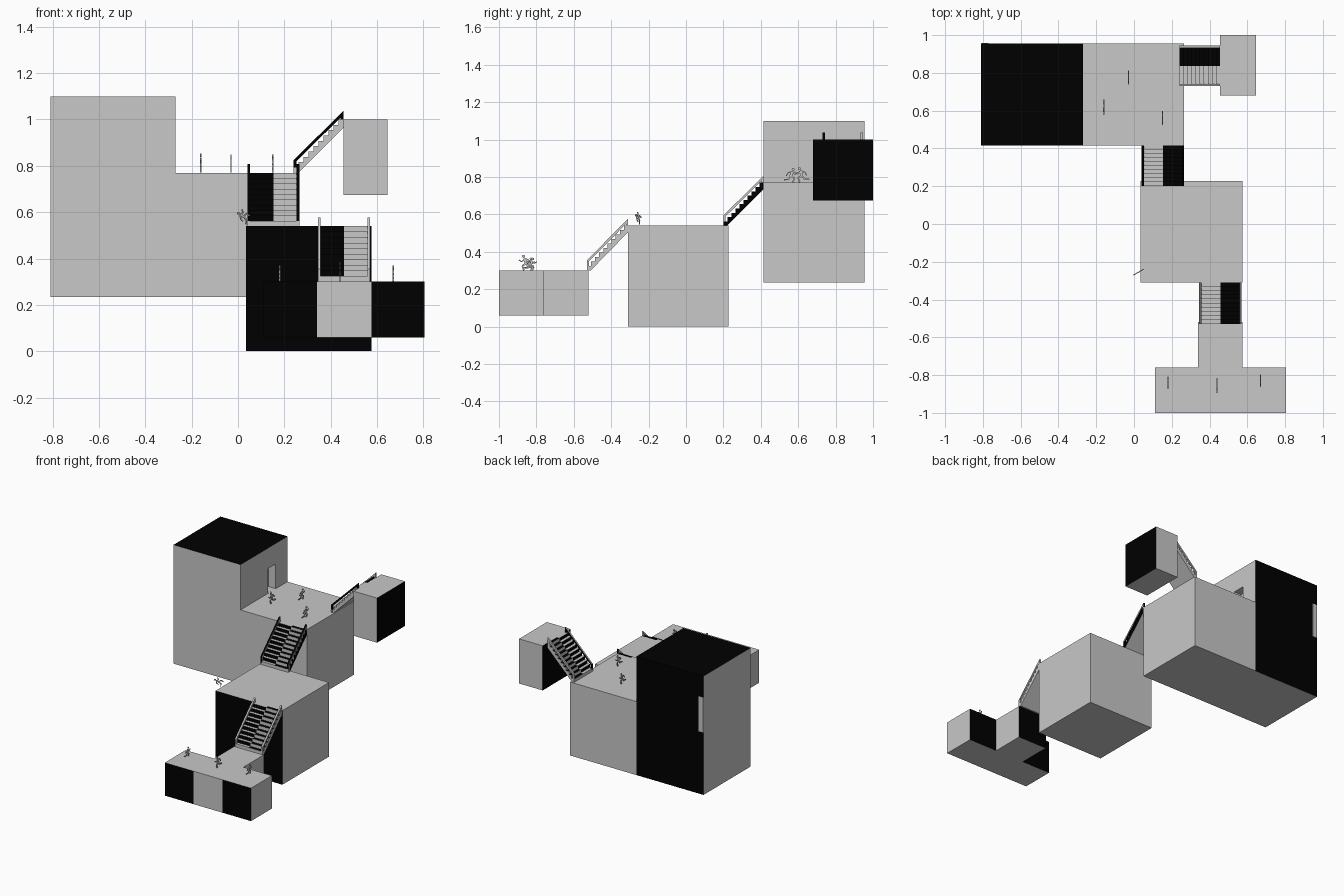
import bpy, bmesh, math
from mathutils import Vector, Matrix

if "Cube" in bpy.data.objects:
    bpy.data.objects.remove(bpy.data.objects["Cube"])


def material(name, rgb):
    m = bpy.data.materials.new(name)
    m.diffuse_color = (*rgb, 1)
    m.use_nodes = True
    m.node_tree.nodes["Principled BSDF"].inputs["Base Color"].default_value = m.diffuse_color
    return m


GREY = material("light grey", (0.58, 0.58, 0.58))
BLACK = material("black", (0.0, 0.0, 0.0))


def finish(name, bm, rule=None):
    """Turn a bmesh into an object; rule(centre, normal) is True for black faces."""
    bmesh.ops.recalc_face_normals(bm, faces=bm.faces)
    bm.normal_update()
    if rule:
        for f in bm.faces:
            f.material_index = int(rule(f.calc_center_median(), f.normal))
    me = bpy.data.meshes.new(name)
    bm.to_mesh(me)
    bm.free()
    me.materials.append(GREY)
    me.materials.append(BLACK)
    ob = bpy.data.objects.new(name, me)
    bpy.context.collection.objects.link(ob)
    return ob


def add_prism(bm, pts, lo, hi, place):
    """Extrude a 2D outline from lo to hi; place(a, b, t) gives the 3D point."""
    f = bm.faces.new([bm.verts.new(place(a, b, lo)) for a, b in pts])
    move = Vector(place(0, 0, hi)) - Vector(place(0, 0, lo))
    ext = bmesh.ops.extrude_face_region(bm, geom=[f], use_keep_orig=True)
    top = [v for v in ext["geom"] if isinstance(v, bmesh.types.BMVert)]
    bmesh.ops.translate(bm, verts=top, vec=move)


def box(name, x, y, z, rule=None):
    bm = bmesh.new()
    pts = [(x[0], y[0]), (x[1], y[0]), (x[1], y[1]), (x[0], y[1])]
    add_prism(bm, pts, z[0], z[1], lambda a, b, t: (a, b, t))
    return finish(name, bm, rule)


# House: tall tower and lower terrace in one L-shaped body, black tower roof and back
bm = bmesh.new()
add_prism(bm, [(-.81, .235), (.265, .235), (.265, .77), (-.27, .77), (-.27, 1.1), (-.81, 1.1)],
          .415, .955, lambda a, b, t: (a, t, b))
bmesh.ops.bisect_plane(bm, geom=bm.verts[:] + bm.edges[:] + bm.faces[:],
                       plane_co=(-.27, 0, 0), plane_no=(1, 0, 0))
house = finish("house_body", bm,
               lambda c, n: c.x < -.28 and (n.z > .9 or n.y > .9))

# Doorway cut into the tower, and the pale strip on its back
door = box("doorway_cutter", (-.33, -.2), (.73, .82), (.7705, .95))
door.hide_render = True
door.hide_viewport = True
mod = house.modifiers.new("doorway", "BOOLEAN")
mod.operation = "DIFFERENCE"
mod.solver = "EXACT"
mod.object = door
box("back_strip", (-.808, -.77), (.954, .958), (.69, .945))

# Middle block, black front
box("middle_block", (.035, .575), (-.31, .227), (0, .54), lambda c, n: n.y < -.9)

# Upper side block, black left and right sides
box("upper_block", (.455, .645), (.68, 1.0), (.675, 1.0), lambda c, n: abs(n.x) > .9)

# Front T-shaped platform, black front and back faces except the front middle
bm = bmesh.new()
add_prism(bm, [(.11, -1), (.34, -1), (.575, -1), (.805, -1), (.805, -.76), (.575, -.76),
               (.575, -.52), (.34, -.52), (.34, -.76), (.11, -.76)],
          .06, .30, lambda a, b, t: (a, b, t))
finish("front_platform", bm,
       lambda c, n: abs(n.y) > .9 and not (c.y < -.99 and .35 < c.x < .57))


def staircase(name, origin, run, rise, width, along_x, rail_rule, side_rule, steps=10):
    """Sloped flight in two halves with alternating black treads and risers, plus two rails."""
    o = Vector(origin)

    def place(u, w, v):
        return o + (Vector((u, v, w)) if along_x else Vector((v, u, w)))

    outline = [(0, 0)]
    for i in range(steps):
        outline += [(run * i / steps, rise * (i + 1) / steps),
                    (run * (i + 1) / steps, rise * (i + 1) / steps)]
    outline += [(run, rise - .035), (.02, 0)]
    axis = 0 if along_x else 1
    mid = o[1 - axis] + width / 2

    def rule(c, n):
        far = c[1 - axis] > mid
        if n.z > .9:
            return far
        if n[axis] < -.9:
            return not far and c.z > o.z + rise / steps
        return side_rule(n)

    # flight, one prism per half, inner walls removed
    bm = bmesh.new()
    add_prism(bm, outline, 0, width / 2, place)
    add_prism(bm, outline, width / 2, width, place)
    inner = [f for f in bm.faces
             if all(abs(v.co[1 - axis] - mid) < 1e-5 for v in f.verts)]
    bmesh.ops.delete(bm, geom=inner, context="FACES")
    bmesh.ops.remove_doubles(bm, verts=bm.verts, dist=1e-5)
    finish(name + "_flight", bm, rule)

    # rails: post, sloping bar, post
    t, lo, hi = .012, .055, rise + .037
    rail = [(0, 0), (0, lo), (run, hi), (run, rise - .005), (run - t, rise - .005),
            (run - t, hi - 2.4 * t), (t, lo - .4 * t), (t, 0)]
    for side, v in (("near", 0), ("far", width - t)):
        bm = bmesh.new()
        add_prism(bm, rail, v, v + t, place)
        finish(f"{name}_{side}_rail", bm, rail_rule)


staircase("lower_stair", (.345, -.53, .30), .22, .24, .225, False,
          lambda c, n: False, lambda n: False)
staircase("middle_stair", (.04, .20, .54), .215, .23, .225, False,
          lambda c, n: abs(n.x) < .5, lambda n: n.x > .9)
staircase("upper_stair", (.24, .73, .77), .215, .23, .215, True,
          lambda c, n: c.y < .8 and n.z < .3, lambda n: False)


def runner(name, loc, size, turn=0, tilt=0, flip=1):
    """Flat running figure about one unit tall, standing in the YZ plane."""
    bm = bmesh.new()

    def place(a, b, t):
        return (t, a * flip, b)

    limbs = [((0, .42), (.10, .76), .17),                       # torso
             ((0, .45), (.24, .30), .11), ((.24, .30), (.14, .02), .09),   # front leg
             ((0, .45), (-.16, .22), .11), ((-.16, .22), (-.46, .20), .09),  # back leg
             ((.08, .74), (.28, .55), .08), ((.28, .55), (.46, .68), .07),  # front arm
             ((.06, .74), (-.18, .66), .08), ((-.18, .66), (-.30, .46), .07)]  # back arm
    for p, q, w in limbs:
        p, q = Vector(p), Vector(q)
        d = (q - p).normalized()
        s = Vector((-d.y, d.x)) * w / 2
        add_prism(bm, [tuple(k) for k in (p - s, q - s, q + s, p + s)], -.035, .035, place)
    head = [(.16 + .1 * math.cos(k * math.pi / 4), .89 + .1 * math.sin(k * math.pi / 4))
            for k in range(8)]
    add_prism(bm, head, -.035, .035, place)
    bm.transform(Matrix.Translation(loc) @ Matrix.Rotation(turn, 4, "Z")
                 @ Matrix.Rotation(tilt, 4, "X") @ Matrix.Scale(size, 4))
    finish(name, bm)


# Figures on the platform and the terrace, and one falling off the middle block
spots = [(.18, -.84, .30, .07, 1), (.44, -.855, .30, .085, -1), (.67, -.83, .30, .07, 1),
         (-.03, .775, .77, .08, 1), (-.16, .62, .77, .085, -1), (.15, .56, .77, .08, 1)]
for i, (x, y, z, s, flip) in enumerate(spots):
    runner(f"figure_{i + 1}", (x, y, z), s, flip=flip)
runner("falling_figure", (.05, -.24, .575), .065, math.radians(-60), math.radians(80))
